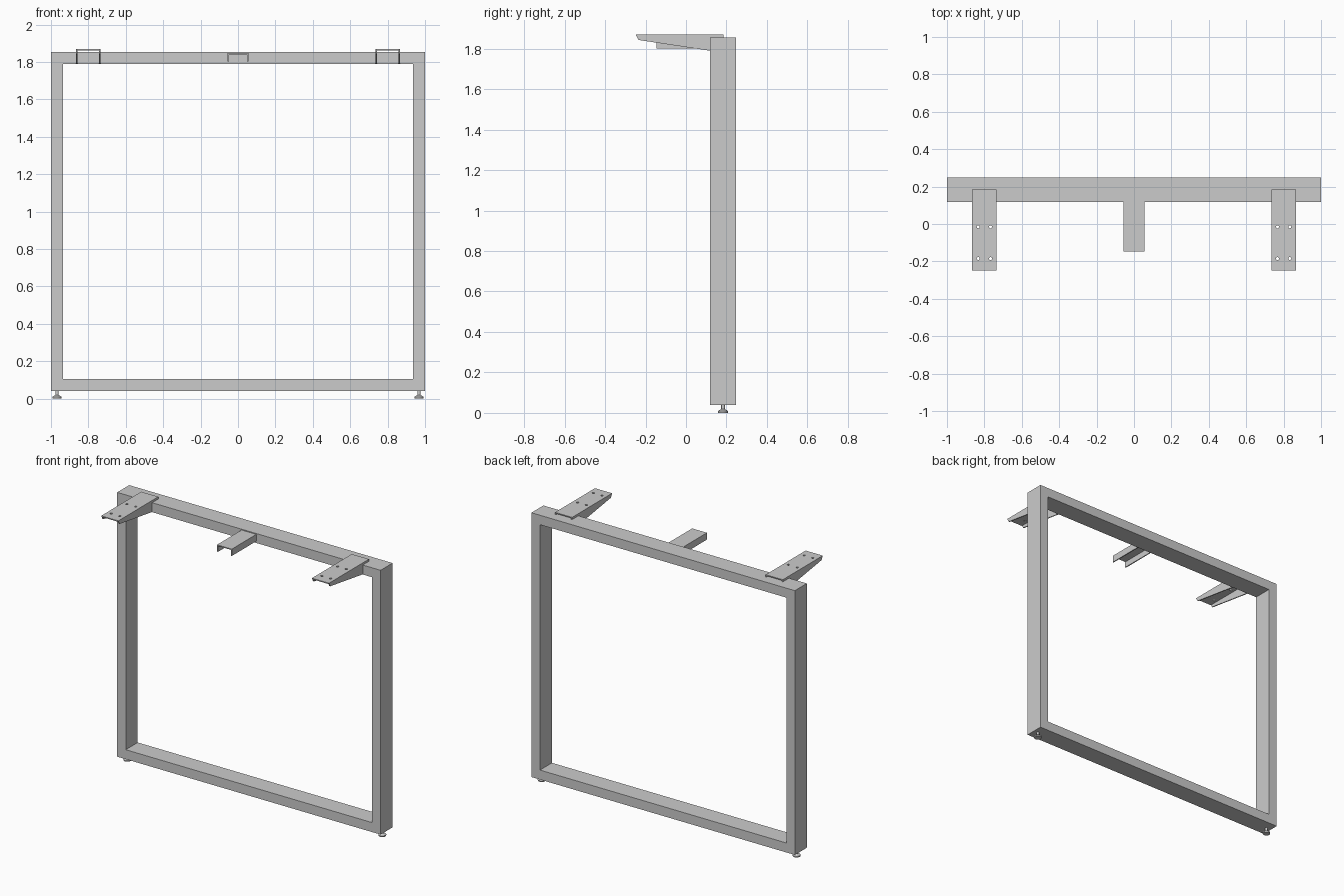
import bpy, bmesh
from math import cos, sin, pi

if "Cube" in bpy.data.objects:
    bpy.data.objects.remove(bpy.data.objects["Cube"])

X, T = 1.0, 0.065            # half width and tube face width
Y0, Y1 = 0.118, 0.248        # frame depth range
Z0, Z1 = 0.04, 1.854         # frame height range
TOP, WALL = 1.869, 0.007     # bracket top and sheet thickness


def make(name, bm):
    bmesh.ops.recalc_face_normals(bm, faces=bm.faces)
    me = bpy.data.meshes.new(name)
    bm.to_mesh(me)
    bm.free()
    ob = bpy.data.objects.new(name, me)
    bpy.context.collection.objects.link(ob)
    return ob


def prism(bm, pts, vec):
    """Extrude a closed outline along a vector."""
    face = bm.faces.new([bm.verts.new(p) for p in pts])
    out = bmesh.ops.extrude_face_region(bm, geom=[face])
    new = [v for v in out["geom"] if isinstance(v, bmesh.types.BMVert)]
    bmesh.ops.translate(bm, verts=new, vec=vec)


def box(name, x0, x1, y0, y1, z0, z1):
    bm = bmesh.new()
    prism(bm, [(x0, y0, z0), (x1, y0, z0), (x1, y1, z0), (x0, y1, z0)], (0, 0, z1 - z0))
    return make(name, bm)


def lathe(name, profile, x, y, n=24):
    bm = bmesh.new()
    rings = [[bm.verts.new((x + r * cos(2 * pi * i / n), y + r * sin(2 * pi * i / n), z))
              for i in range(n)] for r, z in profile]
    for a, b in zip(rings, rings[1:]):
        for i in range(n):
            bm.faces.new((a[i], a[(i + 1) % n], b[(i + 1) % n], b[i]))
    bm.faces.new(rings[0])
    bm.faces.new(rings[-1])
    ob = make(name, bm)
    bpy.context.view_layer.objects.active = ob
    ob.select_set(True)
    bpy.ops.object.shade_smooth_by_angle()
    ob.select_set(False)
    return ob


def drill(ob, holes, radius):
    """Cut vertical round holes through the object."""
    bm = bmesh.new()
    for x, y in holes:
        prism(bm, [(x + radius * cos(2 * pi * i / 20), y + radius * sin(2 * pi * i / 20), TOP - 0.05)
                   for i in range(20)], (0, 0, 0.1))
    cutter = make("hole_cutter", bm)
    cutter.hide_render = True
    mod = ob.modifiers.new("holes", "BOOLEAN")
    mod.operation, mod.solver, mod.object = "DIFFERENCE", "EXACT", cutter
    bpy.context.view_layer.objects.active = ob
    bpy.ops.object.modifier_apply(modifier=mod.name)
    bpy.data.objects.remove(cutter)


# Horizontal rails
box("top_rail", -X + T, X - T, Y0, Y1, Z1 - T, Z1)
box("bottom_rail", -X + T, X - T, Y0, Y1, Z0, Z0 + T)

# Tapered bracket side outline (y, z), notched over the rail
flange = [(-0.248, TOP), (-0.235, 1.843), (Y0, 1.79), (Y0, Z1), (0.185, Z1), (0.185, TOP)]
# Levelling foot outline (radius, z)
foot = [(0.024, 0), (0.025, 0.004), (0.025, 0.009), (0.013, 0.017), (0.009, 0.018), (0.009, Z0)]

for side, s in (("left", -1), ("right", 1)):
    # Upright post and its foot
    a, b = sorted((s * X, s * (X - T)))
    box(side + "_post", a, b, Y0, Y1, Z0, Z1)
    lathe(side + "_foot", foot, s * (X - T / 2), (Y0 + Y1) / 2)

    # Bracket with drilled top plate and two tapered flanges
    cx, hw = s * 0.8, 0.065
    plate = box(side + "_bracket_plate", cx - hw + WALL, cx + hw - WALL, -0.248, 0.185, TOP - WALL, TOP)
    drill(plate, [(cx + dx, y) for dx in (-0.033, 0.033) for y in (-0.015, -0.185)], 0.008)
    bm = bmesh.new()
    for x in (cx - hw, cx + hw - WALL):
        prism(bm, [(x, y, z) for y, z in flange], (WALL, 0, 0))
    make(side + "_bracket_flanges", bm)

# Central channel, open underneath
w, zt, zb = 0.056, 1.848, 1.801
channel = [(-w, zb), (-w, zt), (w, zt), (w, zb), (w - WALL, zb), (w - WALL, zt - WALL),
           (-w + WALL, zt - WALL), (-w + WALL, zb)]
bm = bmesh.new()
prism(bm, [(x, -0.147, z) for x, z in channel], (0, Y0 + 0.147, 0))
make("centre_channel", bm)
